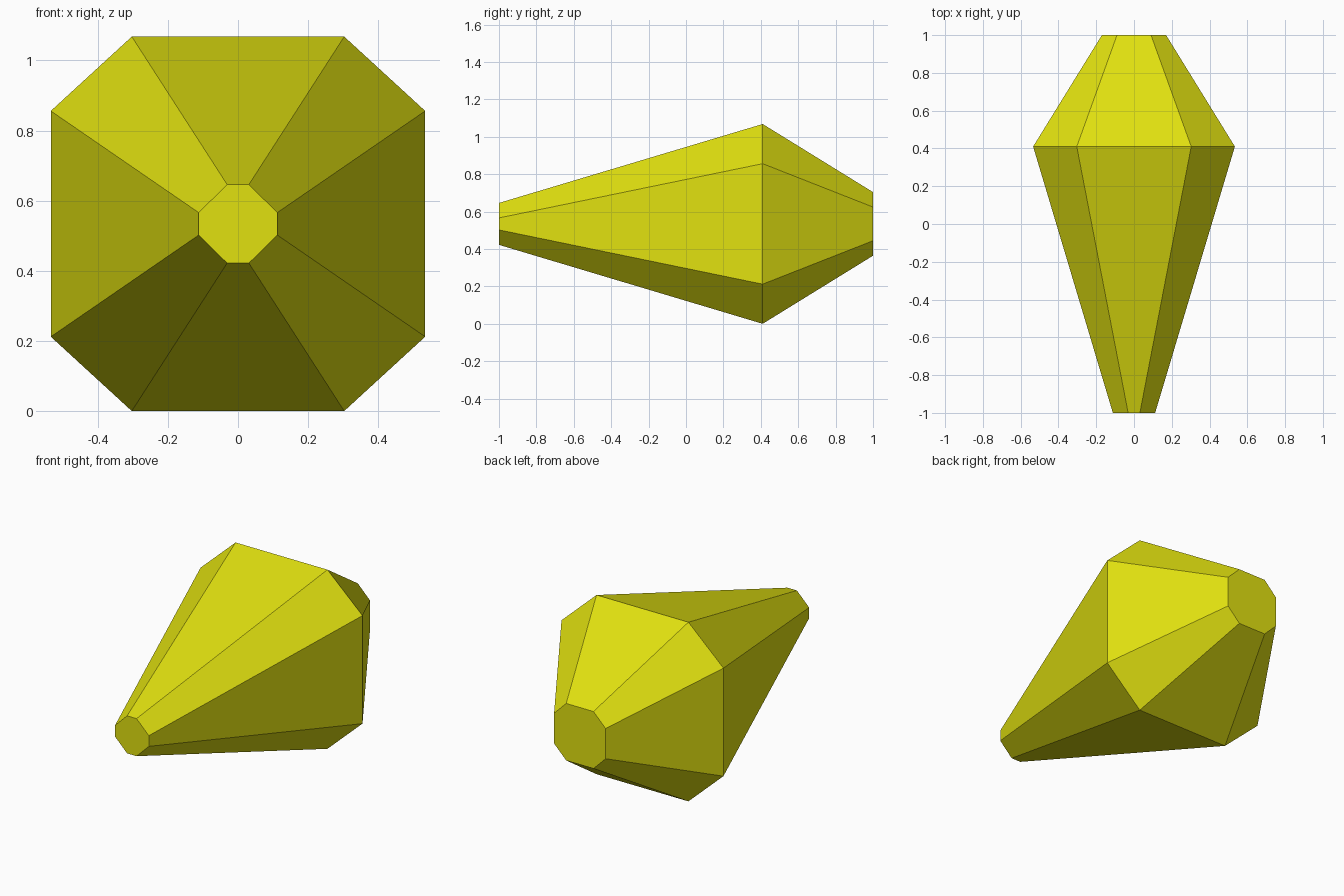
import bpy, bmesh

if "Cube" in bpy.data.objects:
    bpy.data.objects.remove(bpy.data.objects["Cube"])

# Single flat yellow
yellow = bpy.data.materials.new("yellow")
yellow.diffuse_color = (0.75, 0.75, 0.005, 1)
yellow.use_nodes = True
yellow.node_tree.nodes["Principled BSDF"].inputs["Base Color"].default_value = yellow.diffuse_color

CENTRE_Z = 0.534


def octagon(bm, y, half, flat_x, flat_z):
    """Chamfered square ring in the xz plane at depth y."""
    quarter = [(half, flat_z), (flat_x, half)]
    pts = quarter + [(-x, z) for x, z in reversed(quarter)]
    pts += [(-x, -z) for x, z in pts]
    return [bm.verts.new((x, y, CENTRE_Z + z)) for x, z in pts]


# Faceted gem body: narrow front tip, wide girdle, blunt back
bm = bmesh.new()
rings = [octagon(bm, -1.0, 0.112, 0.031, 0.032),
         octagon(bm, 0.41, 0.534, 0.303, 0.322),
         octagon(bm, 1.0, 0.17, 0.09, 0.09)]
for a, b in zip(rings, rings[1:]):
    for i in range(8):
        j = (i + 1) % 8
        bm.faces.new((a[i], a[j], b[j], b[i]))
bm.faces.new(rings[0])
bm.faces.new(rings[-1])
bmesh.ops.recalc_face_normals(bm, faces=bm.faces)

mesh = bpy.data.meshes.new("gem_body")
bm.to_mesh(mesh)
bm.free()
mesh.materials.append(yellow)
bpy.context.collection.objects.link(bpy.data.objects.new("gem_body", mesh))
